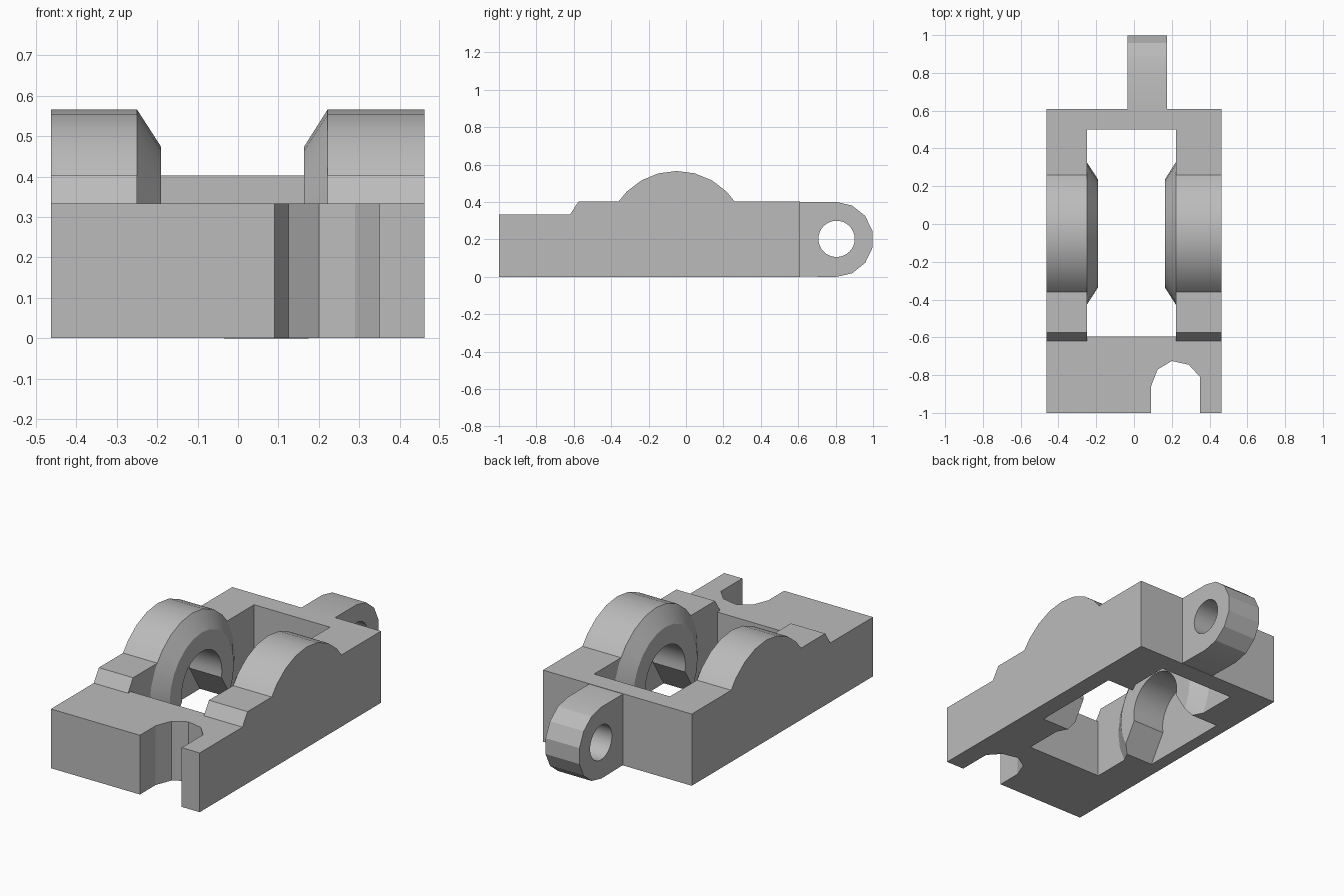
import bpy, bmesh
from math import sin, cos, pi, radians
from mathutils import Vector

cube = bpy.data.objects.get("Cube")
if cube:
    bpy.data.objects.remove(cube, do_unlink=True)

grey = bpy.data.materials.new("plain grey")
grey.use_nodes = True
grey.diffuse_color = (0.5, 0.5, 0.5, 1)
grey.node_tree.nodes["Principled BSDF"].inputs["Base Color"].default_value = (0.5, 0.5, 0.5, 1)


def finish(name, bm):
    bmesh.ops.recalc_face_normals(bm, faces=bm.faces)
    mesh = bpy.data.meshes.new(name)
    bm.to_mesh(mesh)
    bm.free()
    mesh.materials.append(grey)
    obj = bpy.data.objects.new(name, mesh)
    bpy.context.collection.objects.link(obj)
    return obj


def loft(name, rings, floor=False):
    """Join matching 3D rings and cap both ends; optionally trim at the ground."""
    bm = bmesh.new()
    loops = [[bm.verts.new(p) for p in ring] for ring in rings]
    n = len(loops[0])
    for a, b in zip(loops, loops[1:]):
        for i in range(n):
            j = (i + 1) % n
            bm.faces.new((a[i], a[j], b[j], b[i]))
    bm.faces.new(loops[0])
    bm.faces.new(loops[-1])
    if floor:
        geom = bm.verts[:] + bm.edges[:] + bm.faces[:]
        bmesh.ops.bisect_plane(bm, geom=geom, plane_co=(0, 0, 0),
                               plane_no=(0, 0, 1), clear_inner=True)
        bmesh.ops.holes_fill(bm, edges=[e for e in bm.edges if e.is_boundary])
    return finish(name, bm)


def along_x(name, profile, x0, x1):
    return loft(name, [[(x, y, z) for y, z in profile] for x in (x0, x1)])


def arc(cy, cz, r, start, end, steps):
    angles = [radians(start + (end - start) * i / steps) for i in range(steps + 1)]
    return [(cy + r * cos(a), cz + r * sin(a)) for a in angles]


def cut(obj, cutter):
    cutter.hide_render = True
    mod = obj.modifiers.new("cut", 'BOOLEAN')
    mod.operation = 'DIFFERENCE'
    mod.solver = 'EXACT'
    mod.object = cutter
    bpy.context.view_layer.objects.active = obj
    bpy.ops.object.modifier_apply(modifier=mod.name)


LEFT, RIGHT = 0.462, -0.463        # outer sides
WIN_L, WIN_R = 0.222, -0.25        # window sides
CY, CZ, R = -0.05, 0.188, 0.378    # bearing axis and radius
TOP, STEP = 0.403, 0.333

# Frame: side profile with stepped front and domed shoulders
dome = [(CY + 0.31, TOP)] + arc(CY, CZ, R, 45, 135, 6)[0:7] + [(CY - 0.31, TOP)]
dome = [p for p in dome if p[1] >= TOP]
profile = [(-1, 0), (0.61, 0), (0.61, TOP)] + dome + [(-0.575, TOP), (-0.62, STEP), (-1, STEP)]
frame = along_x("frame", profile, RIGHT, LEFT)

# Window through the frame, level with the front step
window = along_x("window_cutter", [(-0.595, -0.1), (0.5, -0.1), (0.5, 1),
                                   (-0.62, 1), (-0.62, STEP), (-0.595, STEP)], WIN_R, WIN_L)
cut(frame, window)

# Rounded notch in the front edge
notch_outline = [(0.09, -1.1), (0.09, -0.86), (0.125, -0.77), (0.2, -0.725),
                 (0.29, -0.745), (0.35, -0.81), (0.35, -1.1)]
notch = loft("notch_cutter", [[(x, y, z) for x, y in notch_outline] for z in (-0.1, 0.6)])
cut(frame, notch)

# Blind bearing pocket, flared open at the bottom
keyhole = arc(CY, CZ, 0.178, -11.25, 191.25, 18)
keyhole += [(CY - 0.27, 0), (CY - 0.27, -0.1), (CY + 0.27, -0.1), (CY + 0.27, 0)]
pocket = along_x("pocket_cutter", keyhole, -0.39, 0.362)
cut(frame, pocket)

# Tapered bearing bosses on the inner walls
bosses = []
for name, x0, x1 in (("left_boss", WIN_L, 0.163), ("right_boss", WIN_R, -0.19)):
    rings = [[(x, y, z) for y, z in arc(CY, CZ, r, 0, 345, 23)]
             for x, r in ((x0, R), (x1, 0.285))]
    boss = loft(name, rings, floor=True)
    cut(boss, pocket)
    bosses.append(boss)

# Rear lug with a cross hole
lug_outline = [(0.6, 0.002), (0.803, 0.002)] + arc(0.801, 0.2, 0.201, -90, 90, 7) + [(0.6, 0.401)]
lug_outline.pop(1)
lug = along_x("rear_lug", lug_outline, -0.035, 0.175)
hole = along_x("lug_hole_cutter", arc(0.805, 0.203, 0.097, 0, 348.75, 31), -0.2, 0.3)
cut(lug, hole)

for cutter in (window, notch, pocket, hole):
    bpy.data.objects.remove(cutter, do_unlink=True)

# Smooth the curved faces, keep the hard edges
bpy.ops.object.select_all(action='DESELECT')
for obj in [frame, lug] + bosses:
    obj.select_set(True)
bpy.context.view_layer.objects.active = frame
bpy.ops.object.shade_smooth_by_angle(angle=radians(20))
